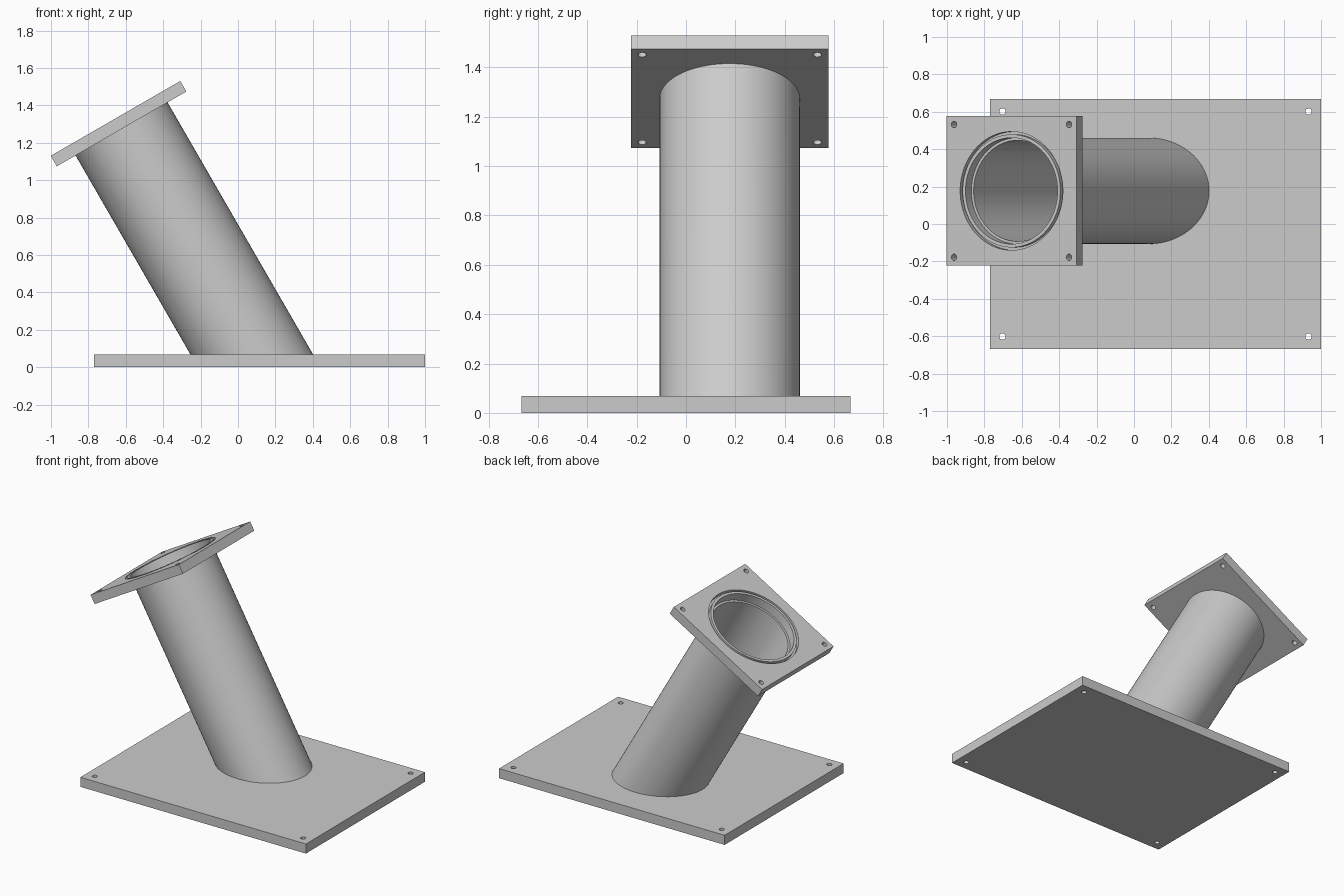
import bpy, bmesh, math
from mathutils import Matrix, Vector

if "Cube" in bpy.data.objects:
    bpy.data.objects.remove(bpy.data.objects["Cube"], do_unlink=True)

SEGMENTS = 96
TILT = Matrix.Rotation(math.radians(-30), 4, 'Y')
FLANGE = Matrix.Translation((-0.655, 0.177, 1.33)) @ TILT   # centre of flange top face
AXIS = TILT @ Vector((0, 0, 1))
BASE_TOP, THICK = 0.068, 0.065

grey = bpy.data.materials.new("plain grey")
grey.use_nodes = True
COLOUR = (0.6, 0.6, 0.6, 1)
grey.diffuse_color = COLOUR
grey.node_tree.nodes["Principled BSDF"].inputs["Base Color"].default_value = COLOUR


def make_object(name, bm, matrix=Matrix()):
    bm.transform(matrix)
    bmesh.ops.recalc_face_normals(bm, faces=bm.faces)
    mesh = bpy.data.meshes.new(name)
    bm.to_mesh(mesh)
    bm.free()
    mesh.materials.append(grey)
    obj = bpy.data.objects.new(name, mesh)
    bpy.context.collection.objects.link(obj)
    return obj


def box(size, centre):
    bm = bmesh.new()
    bmesh.ops.create_cube(bm, size=1)
    bm.transform(Matrix.Translation(centre) @ Matrix.Diagonal((*size, 1)))
    return bm


def rod(radius, z0, z1, x=0, y=0, segments=SEGMENTS):
    bm = bmesh.new()
    bmesh.ops.create_cone(bm, cap_ends=True, segments=segments, radius1=radius,
                          radius2=radius, depth=z1 - z0)
    bm.transform(Matrix.Translation((x, y, (z0 + z1) / 2)))
    return bm


def ring(inner, outer, z0, z1):
    # square profile swept round the axis
    bm = bmesh.new()
    loops = []
    for i in range(SEGMENTS):
        a = math.tau * i / SEGMENTS
        loops.append([bm.verts.new((r * math.cos(a), r * math.sin(a), z))
                      for r, z in ((inner, z0), (outer, z0), (outer, z1), (inner, z1))])
    for i, here in enumerate(loops):
        there = loops[(i + 1) % SEGMENTS]
        for k in range(4):
            n = (k + 1) % 4
            bm.faces.new((here[k], there[k], there[n], here[n]))
    return bm


def cut(obj, bm, matrix=Matrix()):
    cutter = make_object("cutter", bm, matrix)
    cutter.hide_render = True
    mod = obj.modifiers.new("cut", 'BOOLEAN')
    mod.operation, mod.solver, mod.object = 'DIFFERENCE', 'EXACT', cutter
    bpy.context.view_layer.objects.active = obj
    bpy.ops.object.modifier_apply(modifier=mod.name)
    bpy.data.objects.remove(cutter, do_unlink=True)


def smooth(obj):
    bpy.ops.object.select_all(action='DESELECT')
    obj.select_set(True)
    bpy.context.view_layer.objects.active = obj
    bpy.ops.object.shade_smooth_by_angle(angle=math.radians(30))


CORNERS = [(sx, sy) for sx in (-1, 1) for sy in (-1, 1)]

# Base plate with four bolt holes
base = make_object("base_plate", box((1.77, 1.334, BASE_TOP), (0.115, 0, BASE_TOP / 2)))
for sx, sy in CORNERS:
    cut(base, rod(0.017, -0.1, 0.2, 0.115 + sx * 0.818, sy * 0.602, 24))

# Tilted square flange: bore, seal groove and four bolt holes
flange = make_object("top_flange", box((0.8, 0.8, THICK), (0, 0, -THICK / 2)), FLANGE)
cut(flange, rod(0.284, -0.2, 0.1), FLANGE)
cut(flange, ring(0.302, 0.317, -0.03, 0.05), FLANGE)
for sx, sy in CORNERS:
    cut(flange, rod(0.017, -0.2, 0.1, sx * 0.355, sy * 0.355, 24), FLANGE)

# Slanted pipe, its foot mitred flat against the base plate
bm = ring(0.27, 0.284, -1, -THICK + 0.002)
foot = [v for v in bm.verts if v.co.z < -0.9]
bm.transform(FLANGE)
for v in foot:
    v.co += AXIS * ((BASE_TOP - 0.002 - v.co.z) / AXIS.z)
pipe = make_object("slanted_pipe", bm)

for obj in (base, flange, pipe):
    smooth(obj)
